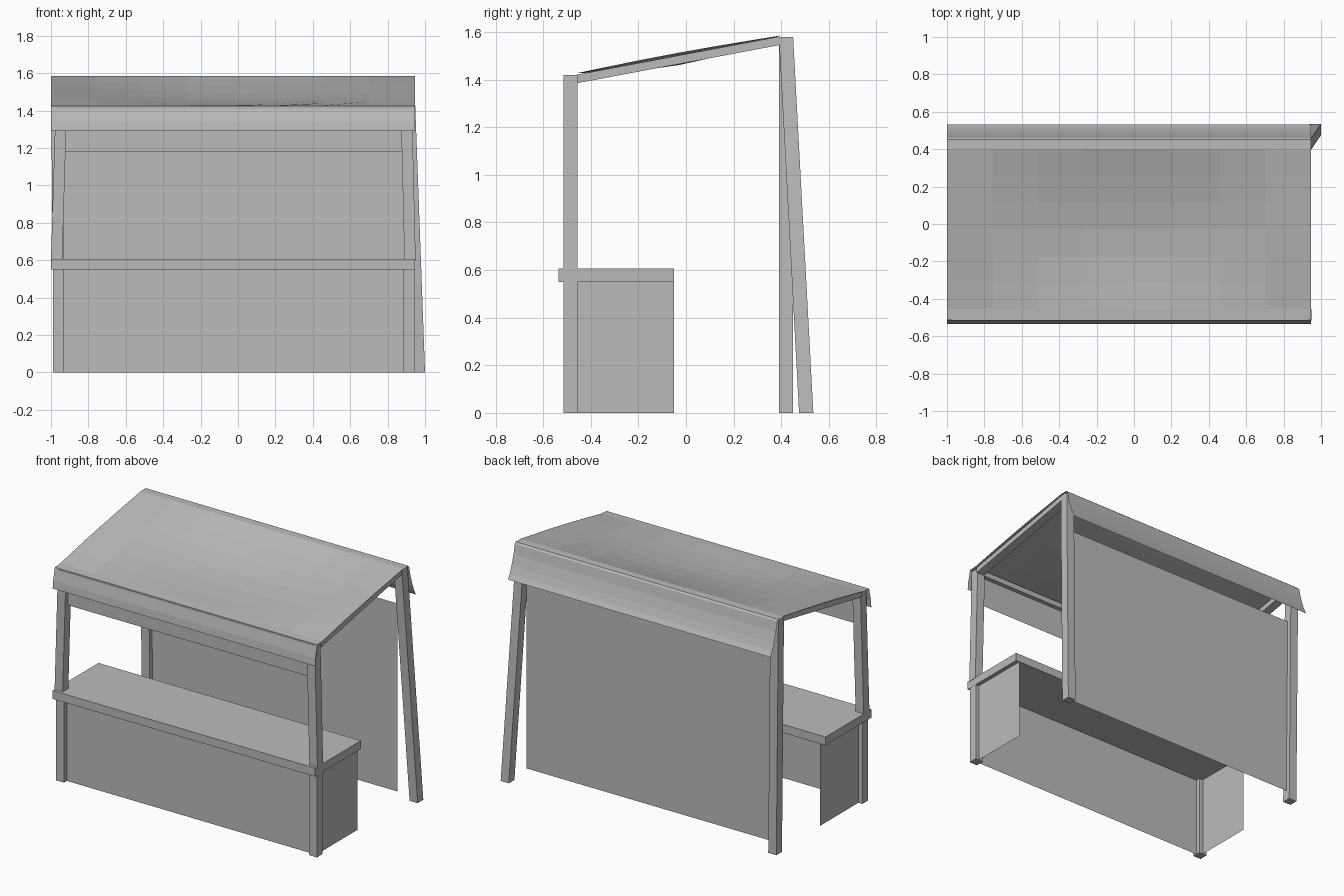
import bpy, math

if "Cube" in bpy.data.objects:
    bpy.data.objects.remove(bpy.data.objects["Cube"])

mat = bpy.data.materials.new("plain grey")
mat.diffuse_color = (0.5, 0.5, 0.5, 1)
mat.use_nodes = True
mat.node_tree.nodes["Principled BSDF"].inputs["Base Color"].default_value = mat.diffuse_color


def mesh_obj(name, verts, faces):
    me = bpy.data.meshes.new(name)
    me.from_pydata(verts, [], faces)
    me.materials.append(mat)
    ob = bpy.data.objects.new(name, me)
    bpy.context.collection.objects.link(ob)
    return ob


BOX = [(3, 2, 1, 0), (4, 5, 6, 7), (0, 1, 5, 4), (1, 2, 6, 5), (2, 3, 7, 6), (3, 0, 4, 7)]


def box(name, x0, x1, y0, y1, z0, z1):
    vs = [(x, y, z) for z in (z0, z1) for x, y in ((x0, y0), (x1, y0), (x1, y1), (x0, y1))]
    return mesh_obj(name, vs, BOX)


def post(name, bottom, top, z0, z1, w=0.06):
    # square bar whose ends are horizontal; corners given by their low x, y
    vs = [(p[0] + dx, p[1] + dy, z) for p, z in ((bottom, z0), (top, z1))
          for dx, dy in ((0, 0), (w, 0), (w, w), (0, w))]
    return mesh_obj(name, vs, BOX)


def sheet(name, a, b, c, d):
    return mesh_obj(name, [a, b, c, d], [(0, 1, 2, 3)])


# Posts: straight lower front pieces, upper pieces leaning inward
post("front_left_lower_post", (-0.99, -0.515), (-0.99, -0.515), 0, 0.55)
post("front_right_lower_post", (0.886, -0.515), (0.886, -0.515), 0, 0.55)
post("front_left_upper_post", (-1.0, -0.515), (-0.975, -0.515), 0.6, 1.42)
post("front_right_upper_post", (0.89, -0.515), (0.87, -0.515), 0.6, 1.42)
post("back_left_post", (-0.985, 0.39), (-1.0, 0.39), 0, 1.58)
post("back_right_post", (0.94, 0.475), (0.882, 0.39), 0, 1.58)

# Counter with worktop, front and side panels
box("counter_top", -1.0, 0.947, -0.535, -0.05, 0.55, 0.606)
sheet("counter_front", (-0.96, -0.485, 0), (0.915, -0.485, 0), (0.915, -0.485, 0.55), (-0.96, -0.485, 0.55))
for side, x in (("left", -0.96), ("right", 0.92)):
    sheet("counter_" + side + "_panel", (x, -0.485, 0), (x, -0.05, 0), (x, -0.05, 0.55), (x, -0.485, 0.55))

# Hanging back wall and front header panel
sheet("back_wall", (0.89, 0.42, 0.07), (-0.94, 0.42, 0.07), (-0.94, 0.42, 1.33), (0.89, 0.42, 1.33))
sheet("front_header", (-0.93, -0.485, 1.18), (0.885, -0.485, 1.18), (0.885, -0.485, 1.39), (-0.93, -0.485, 1.39))

# Roof frame
box("front_beam", -0.95, 0.9, -0.515, -0.455, 1.383, 1.42)
box("back_beam", -0.95, 0.9, 0.39, 0.45, 1.543, 1.58)
for side, x in (("left", -0.985), ("right", 0.878)):
    vs = [(x + dx, y, z) for y, z in ((-0.457, 1.385), (0.392, 1.545))
          for dx, z in ((0, z), (0.06, z), (0.06, z + 0.036), (0, z + 0.036))]
    mesh_obj(side + "_roof_beam", vs, BOX)

# Cloth roof: cross-section with hanging edges, sagging in the middle
profile = [(-0.535, 1.29), (-0.53, 1.34), (-0.517, 1.40), (-0.512, 1.424), (-0.455, 1.428)]
N = 6
profile += [(-0.455 + 0.855 * i / N, 1.428 + 0.157 * i / N) for i in range(1, N)]
profile += [(0.40, 1.586), (0.452, 1.586), (0.461, 1.575), (0.475, 1.51),
            (0.497, 1.44), (0.515, 1.395), (0.533, 1.363)]
X0, X1, M = -1.0, 0.947, 8
verts = []
for y, z in profile:
    t = min(max((y + 0.455) / 0.855, 0), 1)
    for j in range(M + 1):
        u = j / M
        sag = 0.052 * math.sin(math.pi * t) * math.sin(math.pi * u)
        lift = 0.007 * math.sin(math.pi * t)
        verts.append((X0 + (X1 - X0) * u, y, z - sag + lift))
W = M + 1
faces = [(i * W + j, i * W + j + 1, (i + 1) * W + j + 1, (i + 1) * W + j)
         for i in range(len(profile) - 1) for j in range(M)]
mesh_obj("cloth_roof", verts, faces)
